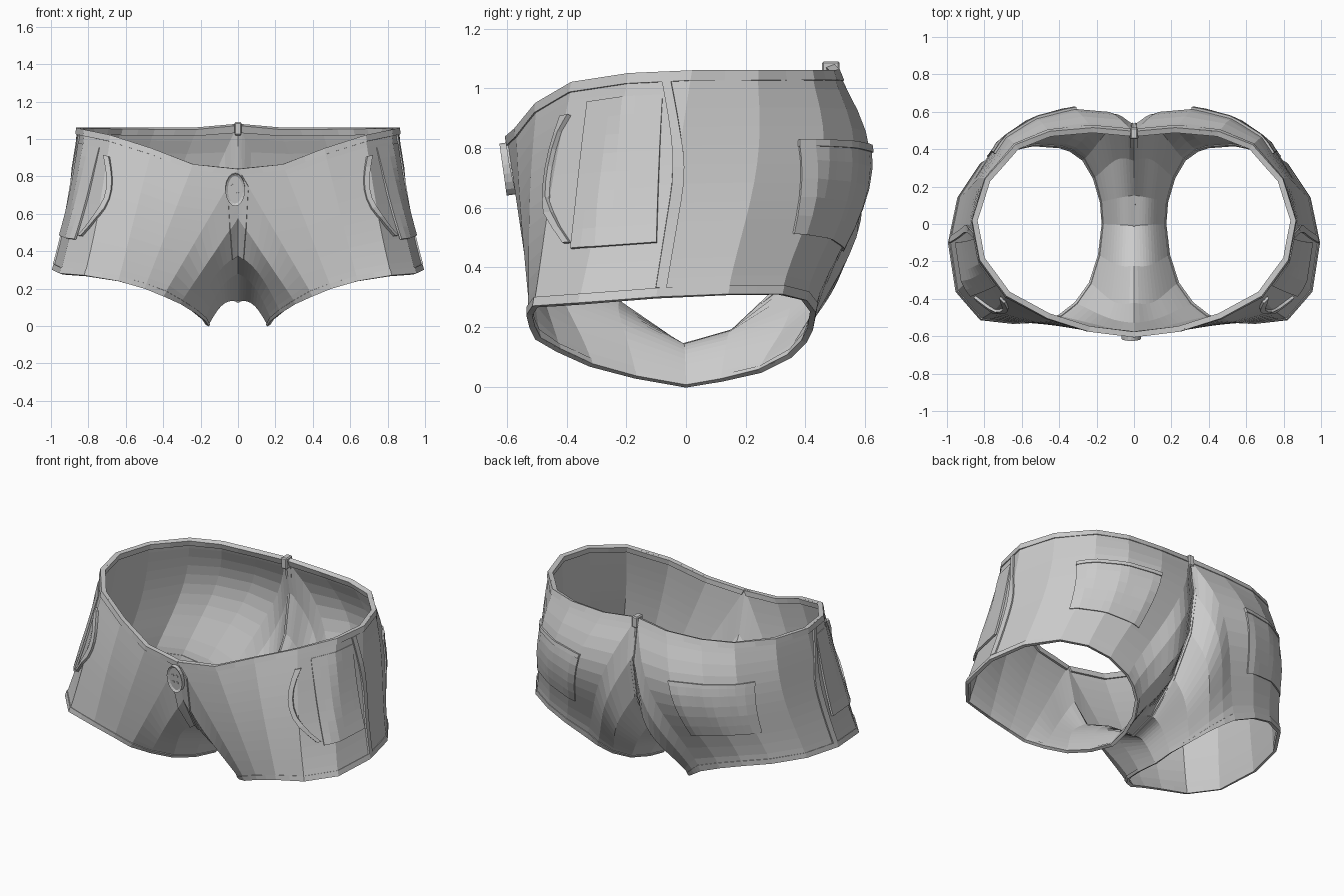
import bpy, bmesh, math
from mathutils import Vector, Matrix

cube = bpy.data.objects.get("Cube")
if cube:
    bpy.data.objects.remove(cube, do_unlink=True)

cloth = bpy.data.materials.new("grey_cloth")
cloth.use_nodes = True
cloth.diffuse_color = (0.6, 0.6, 0.6, 1)
cloth.node_tree.nodes["Principled BSDF"].inputs["Base Color"].default_value = (0.6, 0.6, 0.6, 1)

# Half waist from centre front, round the side, to centre back
WAIST = [(0, -.6, .84), (.24, -.57, .865), (.46, -.5, .95), (.68, -.38, 1.02),
         (.82, -.19, 1.05), (.86, .02, 1.06), (.79, .24, 1.06), (.63, .42, 1.06),
         (.45, .49, 1.06), (.22, .51, 1.06), (0, .49, 1.08)]
# Centre seam from the back, under the crotch, up to the fly (y, z)
SEAM = [(.53, .85), (.49, .6), (.35, .36), (.16, .18), (-.01, .13), (-.23, .28),
        (-.43, .38), (-.54, .58)]
# Leg opening, one point for each point of the two curves above
HEM = [(.4, -.5, .16), (.5, -.52, .2), (.64, -.53, .24), (.82, -.51, .27),
       (.95, -.36, .28), (.99, -.1, .3), (.94, .14, .31), (.82, .32, .31),
       (.68, .4, .29), (.54, .43, .25), (.4, .42, .19), (.34, .4, .15),
       (.27, .35, .1), (.21, .25, .05), (.17, .12, .02), (.16, 0, 0),
       (.18, -.17, .03), (.23, -.32, .07), (.31, -.43, .12)]
# How far the cloth bulges forward or back between the two edges
BULGE = [0, -.005, -.01, -.01, 0, 0, .04, .08, .11, .14, .14, .11, .09,
         .04, 0, 0, -.02, -.04, -.02]

TOP = [Vector(p) for p in WAIST] + [Vector((0, y, z)) for y, z in SEAM]
LEG = [Vector(p) for p in HEM]
COLS = len(TOP)
CROTCH = range(14, 18)


def column(i, t):
    i %= COLS
    p = TOP[i].lerp(LEG[i], t)
    p.y += BULGE[i] * max(0, math.sin(math.pi * t ** 0.8)) ** 1.5
    # hips draw in a little above the flared hem
    p.x -= 0.02 * math.sin(math.pi * t) * max(0, p.x - 0.6) / 0.3
    # the crotch strip arches down to each leg
    if i in CROTCH:
        p.z += 0.05 * math.sin(math.pi * t)
    return p


def cloth_point(u, t, lift=0.0):
    """Point on the left half: u runs round it, t runs from waist to hem."""
    def at(a, b):
        i = math.floor(a)
        return column(i, b).lerp(column(i + 1, b), a - i)
    p = at(u, t)
    if lift:
        e = 0.05
        du = at(u + e, t) - at(u - e, t)
        dt = at(u, min(1, t + e)) - at(u, max(0, t - e))
        n = dt.cross(du)
        if p.x < 1e-4:
            n.x = 0
        p = p + n.normalized() * lift
    return p


def panel(name, u0, u1, t0, t1, nu, nt, lift, thick, closed=False,
          shift=lambda s: 0, rise=0):
    """Mirrored patch on the cloth; shift and rise act from its top to bottom."""
    bm = bmesh.new()
    count = nu if closed else nu + 1
    grid = [[bm.verts.new(cloth_point(u0 + (u1 - u0) * i / nu + shift(j / nt),
                                      t0 + (t1 - t0) * j / nt,
                                      lift + rise * j / nt))
             for j in range(nt + 1)] for i in range(count)]
    for i in range(nu):
        a, b = grid[i], grid[(i + 1) % count]
        for j in range(nt):
            bm.faces.new((a[j], a[j + 1], b[j + 1], b[j]))
    obj = finish(name, bm)
    mirror = obj.modifiers.new("mirror", 'MIRROR')
    mirror.use_clip = True
    mirror.merge_threshold = 0.002
    solid = obj.modifiers.new("thickness", 'SOLIDIFY')
    solid.thickness = thick
    solid.offset = -1


def finish(name, bm):
    mesh = bpy.data.meshes.new(name)
    bm.to_mesh(mesh)
    bm.free()
    mesh.materials.append(cloth)
    obj = bpy.data.objects.new(name, mesh)
    bpy.context.scene.collection.objects.link(obj)
    return obj


# Main cloth and its edge bands
panel("shorts_body", 0, COLS, 0, 1, COLS, 12, 0, 0.012, closed=True)
panel("waistband", 0, 10, 0, 0.045, 20, 1, 0.006, 0.03)
panel("leg_hems", 0, COLS, 0.96, 1, COLS * 2, 1, 0.005, 0.02, closed=True)

# Seams
panel("side_seams", 4.56, 4.7, 0.045, 0.96, 1, 12, 0.009, 0.014,
      shift=lambda s: 0.42 * math.sin(math.pi / 2 * min(1, s * 1.8)))
panel("back_seam", 10, 15, 0, 0.04, 10, 1, 0.006, 0.02)
panel("fly_placket", 17, 19, 0, 0.14, 8, 2, 0.007, 0.014)


# Pockets
def pocket_curve(s):
    return 0.5 * s ** 3 - 0.25 * math.sin(math.pi * s)


panel("front_pockets", 3.35, 4.6, 0.1, 0.76, 6, 8, 0.004, 0.012,
      shift=lambda s: 0.3 * s, rise=0.016)
panel("front_pocket_lips", 2.95, 3.08, 0.15, 0.73, 1, 8, 0.016, 0.018,
      shift=pocket_curve)
panel("back_pockets", 6.6, 9.05, 0.32, 0.73, 10, 5, 0.009, 0.012,
      shift=lambda s: 0.25 * s)
panel("back_pocket_edges", 6.6, 9.05, 0.31, 0.34, 10, 1, 0.013, 0.014)


def disc(bm, x, z, radius, depth, y, squash=1.0, sides=18):
    move = (Matrix.Translation((x, y, z)) @ Matrix.Diagonal((squash, 1, 1, 1))
            @ Matrix.Rotation(math.pi / 2, 4, 'X'))
    bmesh.ops.create_cone(bm, cap_ends=True, segments=sides, radius1=radius,
                          radius2=radius, depth=depth, matrix=move)


# Oval button with a sunken face and four thread studs
bm = bmesh.new()
disc(bm, 0, 0, 0.088, 0.03, 0, 0.6)
bm.normal_update()
face = min(bm.faces, key=lambda f: f.calc_center_median().y)
bmesh.ops.inset_individual(bm, faces=[face], thickness=0.013, depth=-0.008)
for sx in (-1, 1):
    for sz in (-1, 1):
        disc(bm, sx * 0.014, sz * 0.022, 0.008, 0.01, -0.006, 1, 8)
button = finish("fly_button", bm)
button.location = (-0.015, -0.598, 0.73)
button.rotation_euler.x = math.radians(8)

# Belt loop at the centre back
bm = bmesh.new()
bmesh.ops.create_cube(bm, size=1, matrix=Matrix.Translation((0, 0.485, 1.055))
                      @ Matrix.Diagonal((0.04, 0.06, 0.07, 1)))
bmesh.ops.bevel(bm, geom=bm.edges[:], offset=0.006, segments=1, affect='EDGES')
finish("belt_loop", bm)
